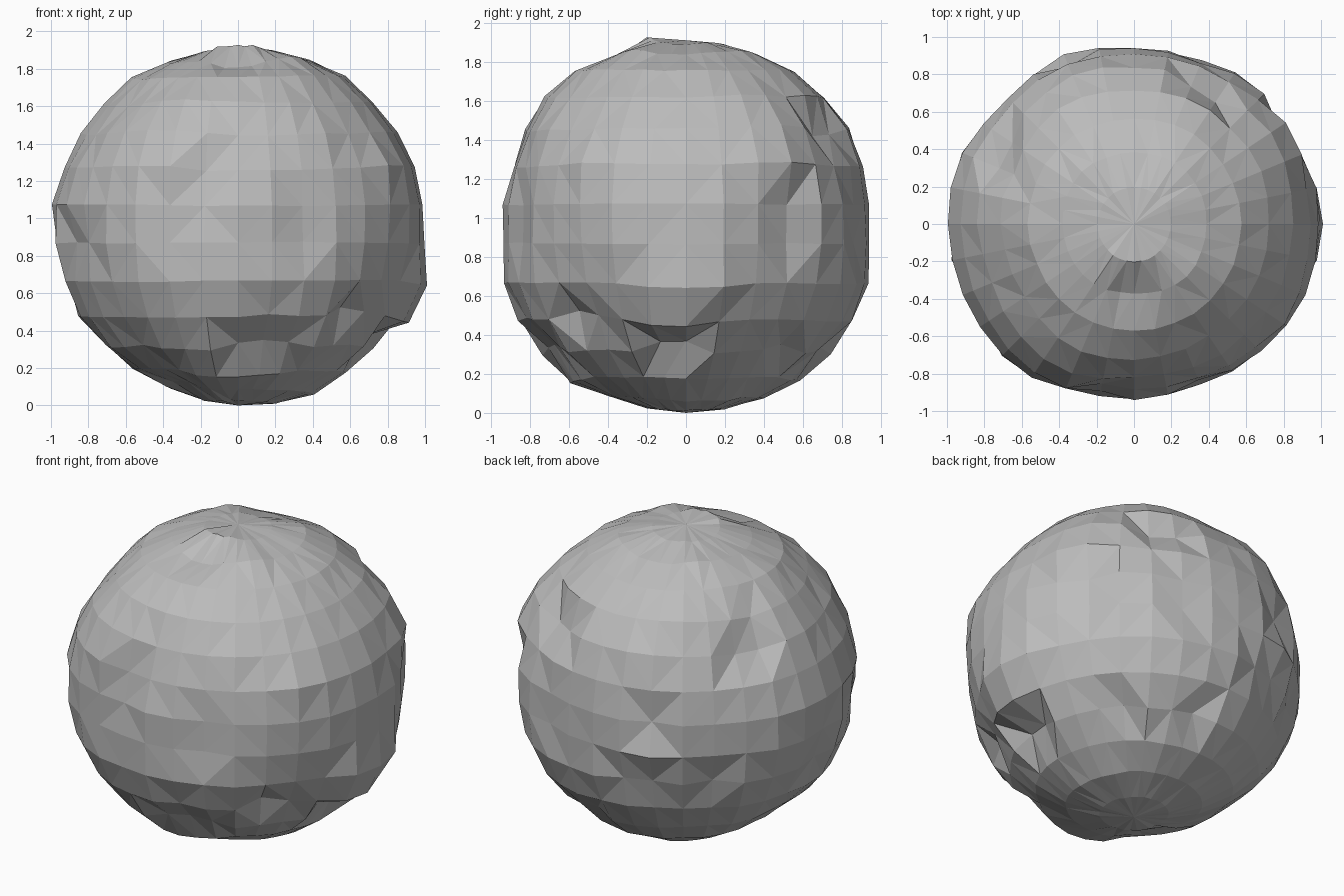
import bpy, bmesh, random
from math import sin, cos, exp, pi
from mathutils import Vector

random.seed(4)
old = bpy.data.objects.get("Cube")
if old:
    bpy.data.objects.remove(old, do_unlink=True)

# Grey rock colour
rock = bpy.data.materials.new("rock_grey")
rock.use_nodes = True
rock.diffuse_color = (0.5, 0.5, 0.5, 1)
rock.node_tree.nodes["Principled BSDF"].inputs["Base Color"].default_value = (0.5, 0.5, 0.5, 1)

# Cross-section outlines: plane axes, then radii in percent at even angles
X, Y, Z = Vector((1, 0, 0)), Vector((0, 1, 0)), Vector((0, 0, 1))
OUTLINES = [
    (X, Z, "99 99.5 96.5 94.5 95 93 95.5 97.5 101 99 94 95 97 100 100.5 108"),
    (Y, Z, "94.5 96 94 93 94 94 97.5 93 94.5 99 103 96 96.5 98 100 98.5"),
    (X, Y, "100 101 100 93 95 99 94 100 100.5 99.5 101 95 94 90 94 99.5"),
    (X + Y, (Y - X) + 2.45 * Z,
     "99 96 99 95 97.5 97.5 94 98 100 101.5 100 100 97 97 98 98.5"),
    (-X - Y, (X - Y) + 2.45 * Z,
     "99.7 101 99.5 97.5 98 98 100 103 98.5 101 101 99 98 96.5 100 99.7"),
    (Y - X, (X + Y) + 2.45 * Z,
     "96.5 97 100 98 98 98.5 97.5 102 98 98 98.5 101.7 96 95 98 98.5"),
]
controls = []
for right, up, radii in OUTLINES:
    values = [float(s) / 100 for s in radii.split()]
    for i, r in enumerate(values):
        a = 2 * pi * i / len(values)
        controls.append((right.normalized() * cos(a) + up.normalized() * sin(a), r))

# Chips and knobs: direction from the centre, height and reach of each
DENTS = [
    ((0.13, -0.75, -0.65), -0.08, 0.2), ((0.65, -0.6, -0.47), -0.08, 0.16),
    ((-0.87, -0.42, -0.1), -0.06, 0.18), ((0.65, -0.6, 0.45), -0.04, 0.2),
    ((-0.2, -0.95, 0.2), -0.04, 0.16), ((0.87, 0.48, 0), -0.1, 0.17),
    ((0.4, 0.75, 0.52), -0.07, 0.18), ((-0.74, 0.36, 0.53), -0.07, 0.2),
    ((-0.35, 0.91, 0.05), -0.07, 0.16), ((-0.63, 0.63, -0.35), -0.05, 0.16),
    ((-0.96, 0.02, -0.21), -0.04, 0.16), ((0.77, -0.05, -0.65), -0.1, 0.17),
    ((0.53, 0.53, -0.63), -0.05, 0.16), ((0.16, 0.72, -0.65), -0.06, 0.16),
    ((-0.27, 0.87, -0.36), -0.05, 0.16), ((-0.35, -0.25, -0.88), -0.04, 0.18),
    ((0, -0.42, 0.88), -0.03, 0.18), ((0, -0.2, 0.98), 0.03, 0.16),
]
dents = [(Vector(p).normalized(), height, reach) for p, height, reach in DENTS]


def surface_radius(d):
    """Blend nearby outline radii, then add the chips and knobs."""
    total, weight = 0.965 * 0.06, 0.06
    for c, r in controls:
        w = exp(-((d - c).length / 0.17) ** 2)
        total += w * r
        weight += w
    radius = total / weight
    for centre, height, reach in dents:
        t = (d - centre).length / reach
        if t < 1:
            radius += height * (1 - t ** 4)
    return radius


# Lumpy sphere body, resting on the ground
bm = bmesh.new()
bmesh.ops.create_uvsphere(bm, u_segments=32, v_segments=15, radius=1)
for v in bm.verts:
    d = v.co.normalized()
    v.co = d * (surface_radius(d) + random.uniform(-0.005, 0.005))
ground = min(v.co.z for v in bm.verts)
bmesh.ops.translate(bm, verts=bm.verts[:], vec=-ground * Z)

# Flat triangular facets
bmesh.ops.triangulate(bm, faces=bm.faces[:])
bmesh.ops.recalc_face_normals(bm, faces=bm.faces[:])
mesh = bpy.data.meshes.new("boulder")
bm.to_mesh(mesh)
bm.free()
mesh.materials.append(rock)
boulder = bpy.data.objects.new("boulder", mesh)
bpy.context.collection.objects.link(boulder)
